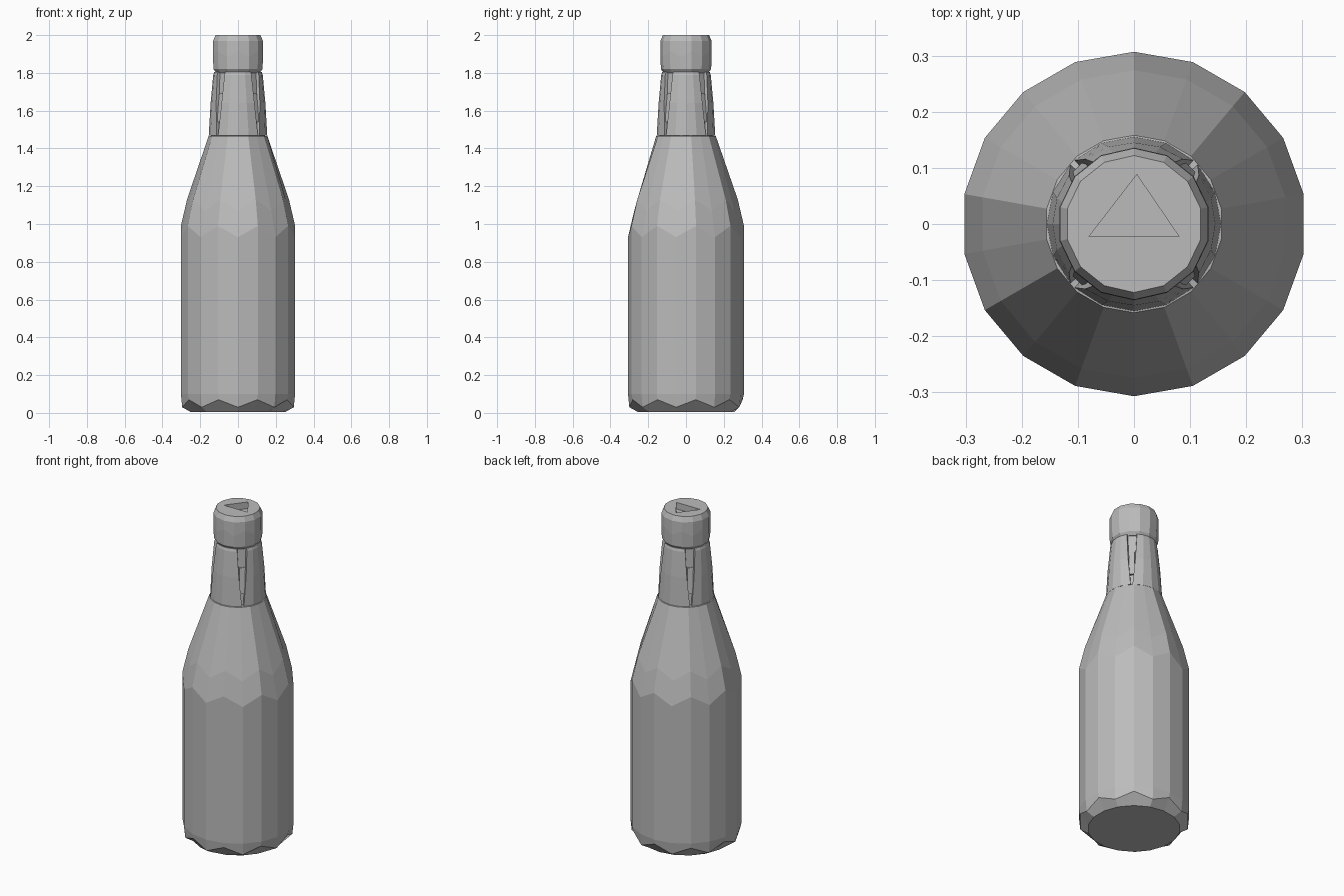
import bpy, bmesh, math
from mathutils import Vector

old = bpy.data.objects.get("Cube")
if old:
    bpy.data.objects.remove(old)

grey = bpy.data.materials.new("plain grey")
grey.use_nodes = True
colour = (0.5, 0.5, 0.5, 1)
grey.diffuse_color = colour
grey.node_tree.nodes["Principled BSDF"].inputs["Base Color"].default_value = colour


def finish(bm, name):
    bmesh.ops.recalc_face_normals(bm, faces=bm.faces)
    mesh = bpy.data.meshes.new(name)
    bm.to_mesh(mesh)
    bm.free()
    mesh.materials.append(grey)
    obj = bpy.data.objects.new(name, mesh)
    bpy.context.collection.objects.link(obj)
    return obj


def lathe(name, sides, profile):
    """Turn (radius, height, zigzag) rings; zigzag lifts every other corner."""
    bm = bmesh.new()
    rings = []
    for r, z, zig in profile:
        ring = []
        for i in range(sides):
            a = math.tau * (i + 0.5) / sides
            ring.append(bm.verts.new((r * math.cos(a), r * math.sin(a),
                                      z + zig * (-1) ** i)))
        rings.append(ring)
    for low, high in zip(rings, rings[1:]):
        for i in range(sides):
            j = (i + 1) % sides
            bm.faces.new((low[i], low[j], high[j], high[i]))
    bm.faces.new(rings[0])
    bm.faces.new(rings[-1])
    return finish(bm, name)


# Bottle body with a faceted base and shoulder
lathe("bottle_body", 18, [
    (0.255, 0.005, 0), (0.3, 0.05, 0.02), (0.307, 0.1, 0),
    (0.307, 0.96, 0.03), (0.274, 1.1, 0.03), (0.158, 1.465, 0), (0.13, 1.47, 0)])

# Inner neck seen through the slots in the sleeve
lathe("neck", 16, [(0.138, 1.46, 0), (0.113, 1.81, 0)])


# Four curved sleeve panels, wide at the bottom so V-shaped slots lie between
def sleeve_panel(name, centre):
    bm = bmesh.new()
    steps = 4
    grid = {}
    for level, (z, r, half) in enumerate([(1.468, 0.155, 43), (1.64, 0.145, 37),
                                          (1.79, 0.131, 33), (1.805, 0.126, 33)]):
        for layer, radius in enumerate((r, r - 0.018)):
            for i in range(steps + 1):
                a = math.radians(centre + half * (2 * i / steps - 1))
                grid[level, layer, i] = bm.verts.new(
                    (radius * math.cos(a), radius * math.sin(a), z))
    for level in range(3):
        for layer in (0, 1):
            for i in range(steps):
                bm.faces.new([grid[level, layer, i], grid[level, layer, i + 1],
                              grid[level + 1, layer, i + 1], grid[level + 1, layer, i]])
        for i in (0, steps):
            bm.faces.new([grid[level, 0, i], grid[level, 1, i],
                          grid[level + 1, 1, i], grid[level + 1, 0, i]])
    for level in (0, 3):
        for i in range(steps):
            bm.faces.new([grid[level, 0, i], grid[level, 0, i + 1],
                          grid[level, 1, i + 1], grid[level, 1, i]])
    return finish(bm, name)


for side, angle in (("left", 0), ("back", 90), ("right", 180), ("front", 270)):
    sleeve_panel("sleeve_" + side, angle)


# Narrow raised strips standing in the slots
def slot_strip(name, angle):
    bm = bmesh.new()
    bmesh.ops.create_cube(bm, size=1)
    a = math.radians(angle)
    out = Vector((math.cos(a), math.sin(a), 0))
    across = Vector((-out.y, out.x, 0))
    for v in bm.verts:
        top = v.co.z > 0
        reach = (0.125 if top else 0.143) if v.co.x > 0 else 0.1
        v.co = out * reach + across * v.co.y * 0.03 + Vector((0, 0, 1.69 if top else 1.54))
    return finish(bm, name)


for index in range(4):
    slot_strip("slot_strip_%d" % (index + 1), 45 + 90 * index)

# Cap with a softly faceted rim
cap = lathe("cap", 14, [(0.118, 1.8, 0), (0.133, 1.82, 0), (0.136, 1.9, 0.015),
                        (0.135, 1.97, 0), (0.122, 2.0, 0)])

# Triangular recess in the cap's top
bm = bmesh.new()
corners = [(-0.08, -0.022), (0.08, -0.022), (0.005, 0.088)]
bottom = [bm.verts.new((x, y, 1.96)) for x, y in corners]
upper = [bm.verts.new((x, y, 2.05)) for x, y in corners]
bm.faces.new(bottom)
bm.faces.new(upper)
for i in range(3):
    j = (i + 1) % 3
    bm.faces.new((bottom[i], bottom[j], upper[j], upper[i]))
cutter = finish(bm, "recess_cutter")
cutter.hide_render = True
cutter.hide_viewport = True
cutter.display_type = 'WIRE'
cut = cap.modifiers.new("recess", 'BOOLEAN')
cut.operation = 'DIFFERENCE'
cut.solver = 'EXACT'
cut.object = cutter
